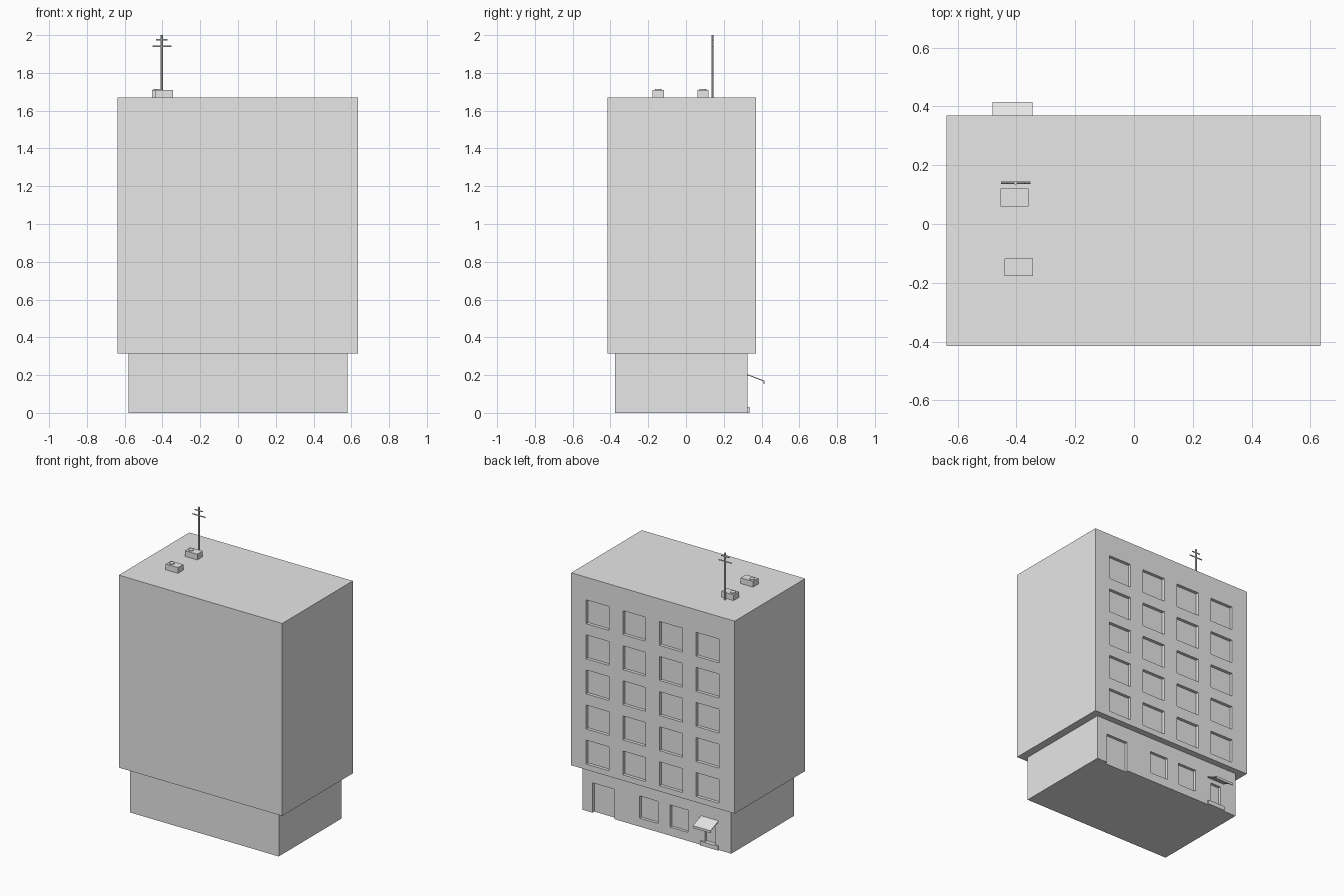
import bpy, bmesh, math
from mathutils import Matrix, Vector

if "Cube" in bpy.data.objects:
    bpy.data.objects.remove(bpy.data.objects["Cube"])

grey = bpy.data.materials.new("plain grey")
grey.diffuse_color = (0.8, 0.8, 0.8, 1)
grey.use_nodes = True
grey.node_tree.nodes["Principled BSDF"].inputs["Base Color"].default_value = grey.diffuse_color


def finish(name, bm):
    mesh = bpy.data.meshes.new(name)
    bmesh.ops.recalc_face_normals(bm, faces=bm.faces)
    bm.to_mesh(mesh)
    bm.free()
    mesh.materials.append(grey)
    ob = bpy.data.objects.new(name, mesh)
    bpy.context.collection.objects.link(ob)
    return ob


def add_box(bm, x0, x1, y0, y1, z0, z1):
    m = Matrix.Translation(((x0 + x1) / 2, (y0 + y1) / 2, (z0 + z1) / 2))
    m = m @ Matrix.Diagonal((x1 - x0, y1 - y0, z1 - z0, 1))
    bmesh.ops.create_cube(bm, size=1, matrix=m)


def boxes(name, *dims):
    bm = bmesh.new()
    for d in dims:
        add_box(bm, *d)
    return finish(name, bm)


def add_rod(bm, a, b, r, sides=8):
    a, b = Vector(a), Vector(b)
    rot = (b - a).to_track_quat('Z', 'Y').to_matrix().to_4x4()
    bmesh.ops.create_cone(bm, cap_ends=True, segments=sides, radius1=r, radius2=r,
                          depth=(b - a).length,
                          matrix=Matrix.Translation((a + b) / 2) @ rot)


def recess(ob, openings, y_back, depth):
    """Sink rectangular openings (x0, x1, z0, z1) into the back wall."""
    cutter = boxes("cutter", *[(x0, x1, y_back - depth, y_back + 0.05, z0, z1)
                               for x0, x1, z0, z1 in openings])
    cutter.hide_render = True
    mod = ob.modifiers.new("openings", 'BOOLEAN')
    mod.operation = 'DIFFERENCE'
    mod.solver = 'EXACT'
    mod.object = cutter
    bpy.context.view_layer.objects.active = ob
    bpy.ops.object.modifier_apply(modifier=mod.name)
    bpy.data.objects.remove(cutter)


# Upper storeys with a grid of recessed windows on the back
upper = boxes("upper_storeys", (-0.638, 0.635, -0.415, 0.37, 0.315, 1.67))
windows = []
for col in range(4):
    for row in range(5):
        cx, z = 0.429 - 0.285 * col, 0.355 + 0.247 * row
        windows.append((cx - 0.089, cx + 0.089, z, z + 0.168))
recess(upper, windows, 0.37, 0.022)

# Ground floor with a large door, two windows and a small entrance
ground = boxes("ground_floor", (-0.58, 0.58, -0.375, 0.325, 0, 0.315))
recess(ground, [(0.33, 0.5, -0.02, 0.21),
                (-0.008, 0.134, 0.06, 0.216),
                (-0.245, -0.103, 0.06, 0.216),
                (-0.455, -0.375, 0.03, 0.17)], 0.325, 0.02)

# Entrance step
boxes("entrance_step", (-0.482, -0.345, 0.32, 0.335, 0, 0.03))

# Sloping awning with a short front lip
bm = bmesh.new()
profile = [(0.325, 0.2), (0.325, 0.205), (0.416, 0.17), (0.416, 0.153),
           (0.411, 0.153), (0.411, 0.166)]
face = bm.faces.new([bm.verts.new((-0.482, y, z)) for y, z in profile])
ext = bmesh.ops.extrude_face_region(bm, geom=[face])
bmesh.ops.translate(bm, vec=(0.137, 0, 0),
                    verts=[v for v in ext["geom"] if isinstance(v, bmesh.types.BMVert)])
finish("awning", bm)

# Roof ventilation units, each with a fan disc
for i, (x, y) in enumerate([(-0.407, 0.09), (-0.392, -0.147)]):
    bm = bmesh.new()
    add_box(bm, x - 0.048, x + 0.048, y - 0.03, y + 0.03, 1.67, 1.71)
    add_rod(bm, (x - 0.022, y, 1.705), (x - 0.022, y, 1.715), 0.018, 16)
    finish(f"roof_unit_{i + 1}", bm)

# Antenna mast and cross bars
bm = bmesh.new()
add_rod(bm, (-0.403, 0.14, 1.67), (-0.403, 0.14, 2.0), 0.006)
for half, z in ((0.05, 1.94), (0.03, 1.975)):
    add_rod(bm, (-0.403 - half, 0.14, z), (-0.403 + half, 0.14, z), 0.004)
finish("antenna", bm)
